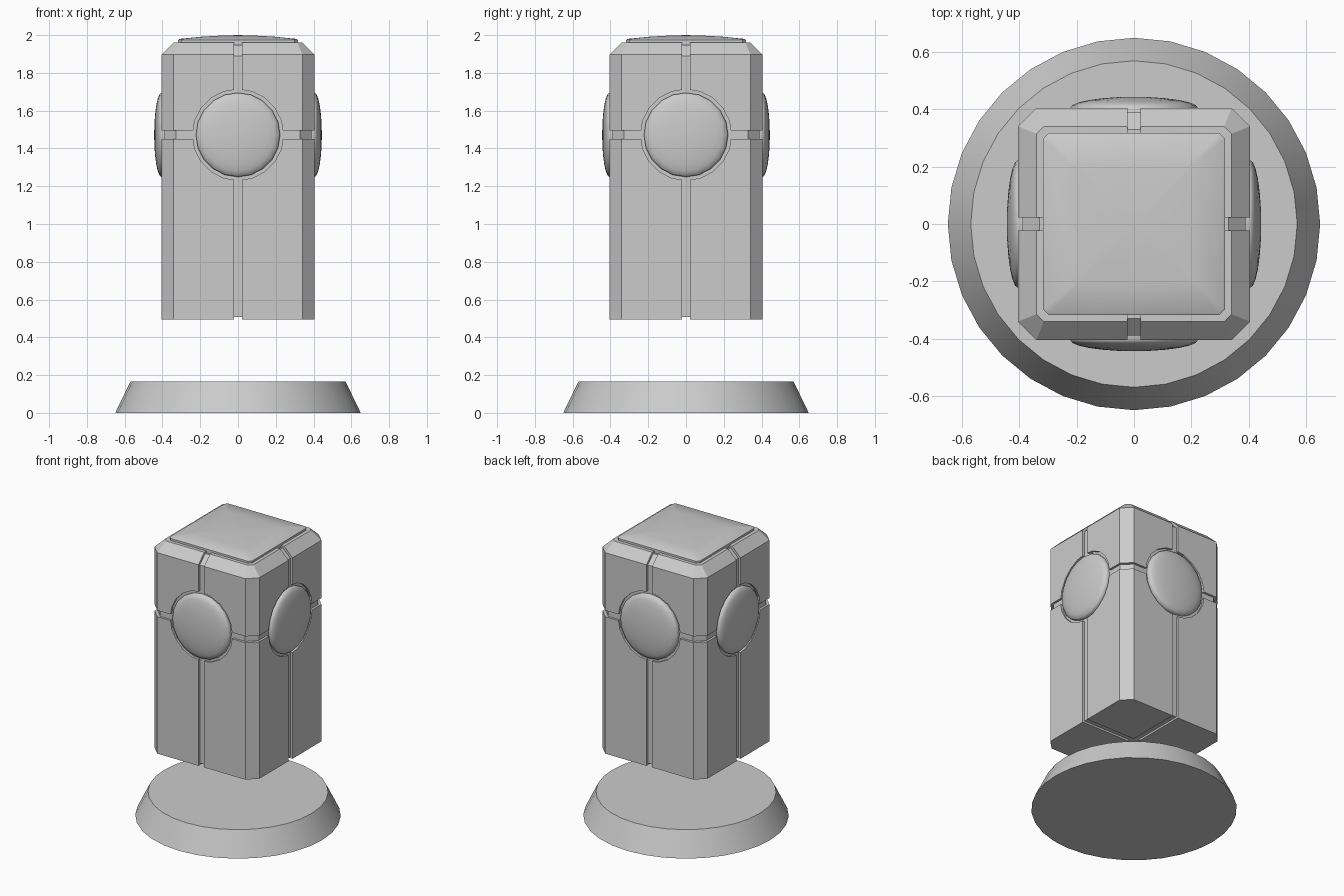
import bpy, bmesh
from math import cos, sin, pi, radians
from mathutils import Matrix, Vector

cube = bpy.data.objects.get("Cube")
if cube:
    bpy.data.objects.remove(cube, do_unlink=True)

grey = bpy.data.materials.new("plain grey")
grey.use_nodes = True
grey.diffuse_color = (0.6, 0.6, 0.6, 1)
grey.node_tree.nodes["Principled BSDF"].inputs["Base Color"].default_value = (0.6, 0.6, 0.6, 1)

GROOVE = 0.022          # half width of the panel gaps
LENS_Z = 1.472          # height of the round lenses
HALF = 0.405            # half width of the column


def octagon(h, c, z):
    """Square ring of half width h with corners chamfered by c."""
    k = h - c
    pts = [(h, -k), (h, k), (k, h), (-k, h), (-h, k), (-h, -k), (-k, -h), (k, -h)]
    return [Vector((x, y, z)) for x, y in pts]


def circle(r, z, n):
    return [Vector((r * cos(2 * pi * i / n), r * sin(2 * pi * i / n), z)) for i in range(n)]


def loft(name, rings, apex=None, matrix=Matrix(), smooth=None):
    """Skin stacked rings; the top closes flat or to an apex."""
    bm = bmesh.new()
    loops = [[bm.verts.new(p) for p in ring] for ring in rings]
    n = len(loops[0])
    for a, b in zip(loops, loops[1:]):
        for i in range(n):
            j = (i + 1) % n
            bm.faces.new((a[i], a[j], b[j], b[i]))
    bm.faces.new(loops[0][::-1])
    if apex is None:
        bm.faces.new(loops[-1])
    else:
        tip = bm.verts.new((0, 0, apex))
        for i in range(n):
            bm.faces.new((loops[-1][i], loops[-1][(i + 1) % n], tip))
    bm.transform(matrix)
    bmesh.ops.recalc_face_normals(bm, faces=bm.faces)
    mesh = bpy.data.meshes.new(name)
    bm.to_mesh(mesh)
    bm.free()
    mesh.materials.append(grey)
    obj = bpy.data.objects.new(name, mesh)
    bpy.context.collection.objects.link(obj)
    if smooth:
        bpy.ops.object.select_all(action='DESELECT')
        obj.select_set(True)
        bpy.context.view_layer.objects.active = obj
        bpy.ops.object.shade_smooth_by_angle(angle=radians(smooth))
    return obj


def combine(target, tool, operation):
    """Apply a boolean and discard the tool."""
    mod = target.modifiers.new(operation.lower(), 'BOOLEAN')
    mod.operation, mod.solver, mod.object = operation, 'EXACT', tool
    bpy.context.view_layer.objects.active = target
    bpy.ops.object.modifier_apply(modifier=mod.name)
    bpy.data.objects.remove(tool, do_unlink=True)


def slab(axis):
    """Thin cutter across the column, square to the given axis."""
    size = [3.0, 3.0, 5.0]
    size[axis] = 2 * GROOVE
    centre = Matrix.Translation((0, 0, LENS_Z))
    scale = Matrix.Diagonal((*size, 1))
    return loft("gap_cutter", [octagon(0.5, 0.1, -0.5), octagon(0.5, 0.1, 0.5)],
                matrix=centre @ scale)


def facing(i):
    """Turn +z to point out of side i at lens height."""
    return (Matrix.Translation((0, 0, LENS_Z)) @ Matrix.Rotation(i * pi / 2, 4, 'Z')
            @ Matrix.Rotation(pi / 2, 4, 'X'))


# Round plinth
loft("base_disc", [circle(0.65, 0, 32), circle(0.57, 0.165, 32)], smooth=30)

# Chamfered column split into panels over a slightly smaller core
column = loft("column", [octagon(HALF, 0.064, 0.494), octagon(HALF, 0.064, 1.897),
                         octagon(0.341, 0.026, 1.96)])
for axis in range(3):
    combine(column, slab(axis), 'DIFFERENCE')
for i in range(2):
    hole = loft("lens_cutter", [circle(0.241, -1, 20), circle(0.241, 1, 20)], matrix=facing(i))
    combine(column, hole, 'DIFFERENCE')
core = loft("core", [octagon(0.39, 0.062, 0.507), octagon(0.39, 0.062, 1.89),
                     octagon(0.33, 0.024, 1.947)])
combine(column, core, 'UNION')

# Shallow domed cap
loft("top_cap", [octagon(0.317, 0.018, 1.94), octagon(0.317, 0.018, 1.974),
                 octagon(0.309, 0.018, 1.98), octagon(0.2, 0.012, 1.991),
                 octagon(0.1, 0.006, 1.997)], apex=2.0, smooth=30)

# Domed lens on each side
for i, side in enumerate(("front", "left", "back", "right")):
    dome = [circle(0.223 * cos(t * pi / 12), 0.405 + 0.039 * sin(t * pi / 12), 20)
            for t in range(6)]
    loft(side + "_lens", [circle(0.223, 0.38, 20)] + dome, apex=0.444,
         matrix=facing(i), smooth=50)
